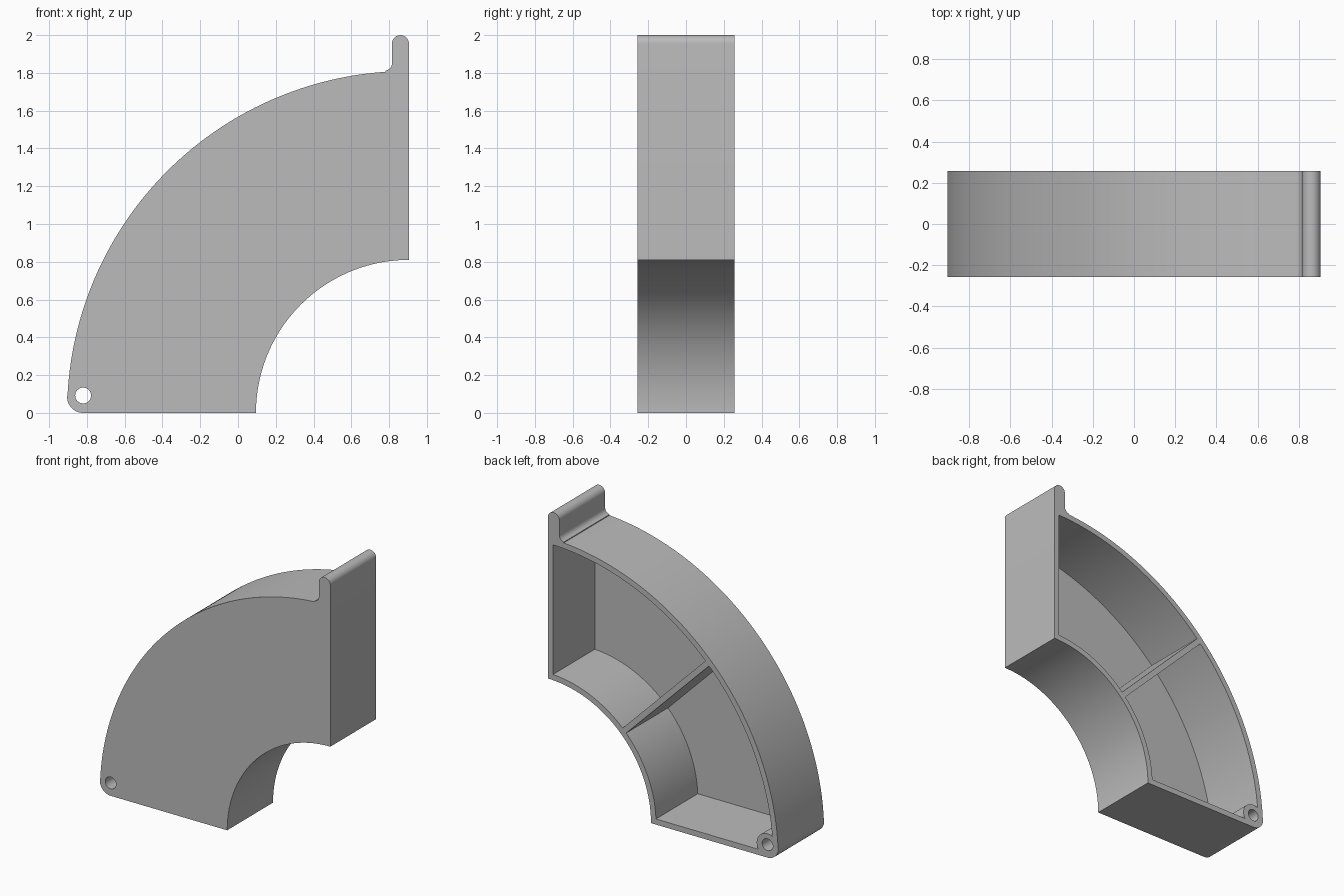
import bpy, bmesh
from math import sin, cos, asin, radians, pi

cube = bpy.data.objects.get("Cube")
if cube:
    bpy.data.objects.remove(cube, do_unlink=True)

CX = 0.905                    # centre of the bend (z = 0)
R_OUT, R_IN = 1.81, 0.81      # outer and inner bend radii
HALF, WALL = 0.257, 0.04      # half depth, wall thickness
PIVOT = (-0.82, 0.085)        # hinge hole position

grey = bpy.data.materials.new("plain grey")
grey.use_nodes = True
grey.diffuse_color = (0.5, 0.5, 0.5, 1)
grey.node_tree.nodes["Principled BSDF"].inputs["Base Color"].default_value = (0.5, 0.5, 0.5, 1)


def arc(cx, cz, r, a0, a1, n):
    """Points on an arc in the xz plane, angles in radians."""
    return [(cx + r * cos(a0 + (a1 - a0) * i / n),
             cz + r * sin(a0 + (a1 - a0) * i / n)) for i in range(n + 1)]


def extrude(name, points, y0, y1):
    """Prism from an xz profile between two depths."""
    bm = bmesh.new()
    face = bm.faces.new([bm.verts.new((x, y0, z)) for x, z in points])
    top = bmesh.ops.extrude_face_region(bm, geom=[face])
    verts = [v for v in top["geom"] if isinstance(v, bmesh.types.BMVert)]
    bmesh.ops.translate(bm, verts=verts, vec=(0, y1 - y0, 0))
    bmesh.ops.recalc_face_normals(bm, faces=bm.faces)
    mesh = bpy.data.meshes.new(name)
    bm.to_mesh(mesh)
    bm.free()
    mesh.materials.append(grey)
    obj = bpy.data.objects.new(name, mesh)
    bpy.context.collection.objects.link(obj)
    return obj


def cut(obj, cutter):
    """Subtract the cutter and remove it."""
    cutter.hide_render = True
    mod = obj.modifiers.new("cut", 'BOOLEAN')
    mod.operation, mod.solver, mod.object = 'DIFFERENCE', 'EXACT', cutter
    bpy.context.view_layer.objects.active = obj
    bpy.ops.object.modifier_apply(modifier=mod.name)
    bpy.data.objects.remove(cutter, do_unlink=True)


def pocket(name, a0, d0, a1, d1):
    """Arc-shaped hollow between two radial walls of half thickness d0, d1."""
    a0, a1 = radians(a0), radians(a1)
    lo, hi = R_IN + WALL, R_OUT - WALL
    pts = arc(CX, 0, lo, a0 + asin(d0 / lo), a1 - asin(d1 / lo), 32)
    pts += arc(CX, 0, hi, a1 - asin(d1 / hi), a0 + asin(d0 / hi), 40)
    return extrude(name, pts, -HALF + 0.045, HALF + 0.1)


# Body outline: inner bend, rounded hinge corner, outer bend, fillet, lip
outline = arc(CX, 0, R_IN, pi / 2, pi, 56)
outline += arc(*PIVOT, 0.085, -pi / 2, -pi, 16)
outline += arc(CX, 0, R_OUT, pi - asin(0.1 / R_OUT), pi / 2 + asin(0.125 / R_OUT), 80)
outline += arc(0.775, 1.851, 0.04, -pi / 2 + 0.15, 0, 8)
outline += arc(0.86, 1.955, 0.045, pi, 0, 20)
body = extrude("bend_shell", outline, -HALF, HALF)

# Two hollows open at the back, leaving a middle rib
cut(body, pocket("upper_hollow", 90, WALL, 135, WALL / 2))
lower = pocket("lower_hollow", 135, WALL / 2, 180, WALL)
# Keep a round boss at the hinge corner
cut(lower, extrude("boss_keep", arc(*PIVOT, 0.085, 0, 2 * pi * 39 / 40, 39), -0.5, 0.5))
cut(body, lower)

# Hinge hole through the boss
cut(body, extrude("hinge_hole", arc(PIVOT[0], 0.092, 0.042, 0, 2 * pi * 31 / 32, 31), -0.5, 0.5))

bpy.ops.object.select_all(action='DESELECT')
body.select_set(True)
bpy.context.view_layer.objects.active = body
bpy.ops.object.shade_smooth_by_angle(angle=radians(25))
